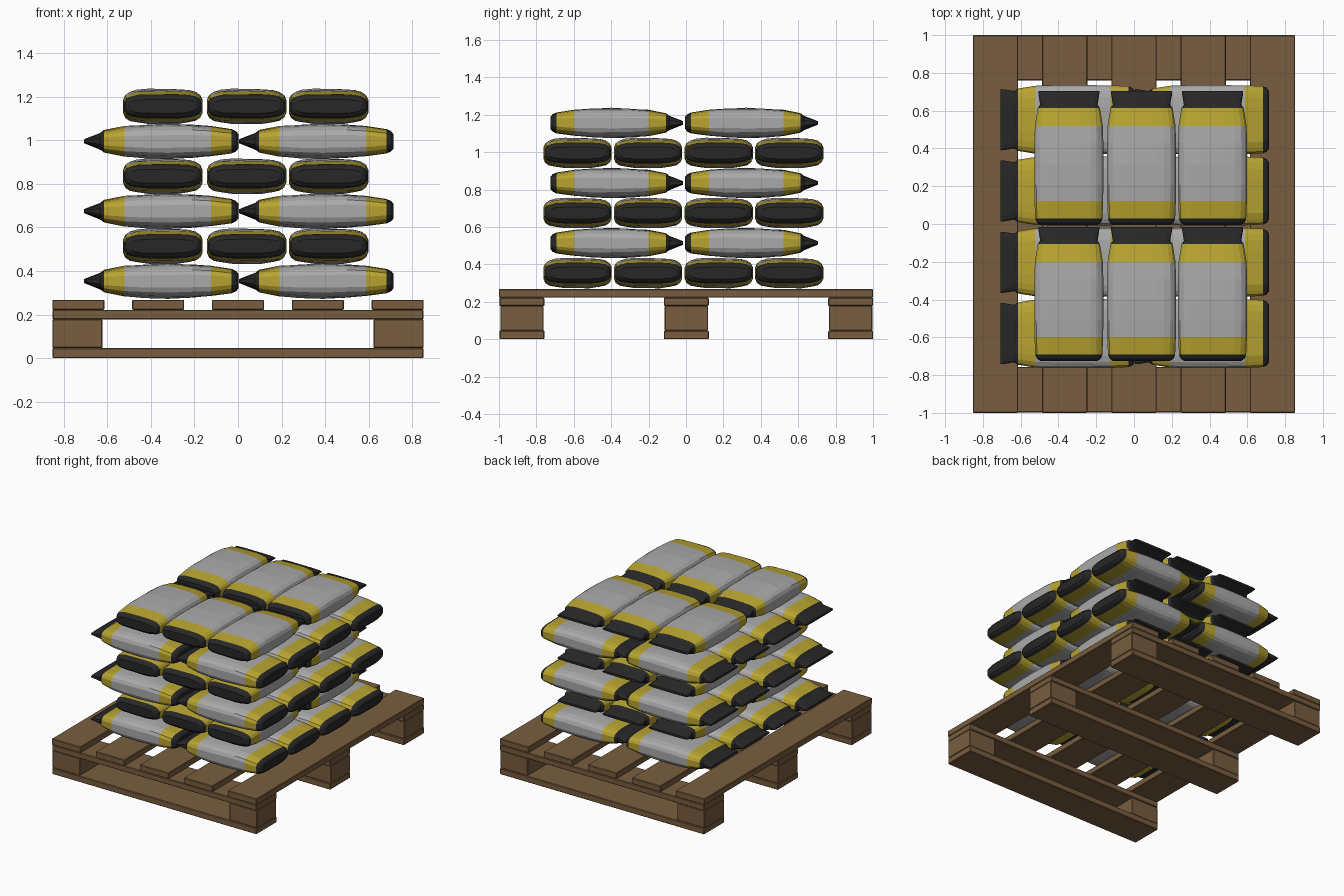
import bpy, bmesh, math, random

if "Cube" in bpy.data.objects:
    bpy.data.objects.remove(bpy.data.objects["Cube"])
random.seed(4)


def material(name, rgb):
    m = bpy.data.materials.new(name)
    m.diffuse_color = (*rgb, 1)
    m.use_nodes = True
    m.node_tree.nodes["Principled BSDF"].inputs["Base Color"].default_value = m.diffuse_color
    return m


WOOD = material("wood", (0.19, 0.11, 0.05))
GREY = material("sack_grey", (0.40, 0.40, 0.40))
YELLOW = material("sack_yellow", (0.48, 0.37, 0.03))
BLACK = material("sack_black", (0.02, 0.02, 0.02))


def box(name, x0, x1, y0, y1, z0, z1):
    bm = bmesh.new()
    bmesh.ops.create_cube(bm, size=1)
    for v in bm.verts:
        v.co.x *= x1 - x0
        v.co.y *= y1 - y0
        v.co.z *= z1 - z0
    bmesh.ops.bevel(bm, geom=bm.edges[:], offset=0.004, segments=1, affect='EDGES')
    me = bpy.data.meshes.new(name)
    bm.to_mesh(me)
    bm.free()
    me.materials.append(WOOD)
    ob = bpy.data.objects.new(name, me)
    ob.location = ((x0 + x1) / 2, (y0 + y1) / 2, (z0 + z1) / 2)
    bpy.context.collection.objects.link(ob)


# pallet: skids, corner and side blocks, cross boards
for i, y in enumerate((-0.877, 0.002, 0.88)):
    a, b = y - 0.12, y + 0.12
    box(f"skid_{i}", -0.852, 0.852, a, b, 0, 0.046)
    box(f"cross_board_{i}", -0.852, 0.852, a, b, 0.178, 0.222)
    for side, x in (("left", -0.738), ("right", 0.738)):
        box(f"block_{side}_{i}", x - 0.115, x + 0.115, a + 0.004, b - 0.004, 0.046, 0.178)

# pallet: deck boards
for i, x in enumerate((-0.733, -0.367, 0, 0.367, 0.733)):
    box(f"deck_board_{i}", x - 0.12, x + 0.12, -1, 1, 0.222, 0.268)

# sack sections: x, half width, half height, material of the strip that follows
SECTIONS = [(-0.355, 0.163, 0.009, 2), (-0.335, 0.162, 0.017, 2), (-0.282, 0.153, 0.038, 2),
            (-0.263, 0.166, 0.051, 1), (-0.170, 0.181, 0.069, 0), (-0.080, 0.184, 0.077, 0),
            (0.030, 0.184, 0.080, 0), (0.140, 0.184, 0.077, 0), (0.228, 0.183, 0.070, 1),
            (0.322, 0.179, 0.055, 2), (0.343, 0.170, 0.046, 2), (0.355, 0.152, 0.032, 2)]
SIDES = 20


def sack_mesh(name):
    bm = bmesh.new()
    rings = []
    for x, w, h, _ in SECTIONS:
        ring = []
        for k in range(SIDES):
            t = 2 * math.pi * (k + 0.5) / SIDES
            c, s = math.cos(t), math.sin(t)
            y = w * math.copysign(abs(c) ** 0.55, c)
            z = h * math.copysign(abs(s) ** 0.55, s)
            z += random.uniform(-1, 1) * 0.03 * h
            ring.append(bm.verts.new((x, y, z)))
        rings.append(ring)
    for (a, b), sec in zip(zip(rings, rings[1:]), SECTIONS):
        for k in range(SIDES):
            j = (k + 1) % SIDES
            bm.faces.new((a[k], a[j], b[j], b[k])).material_index = sec[3]
    bm.faces.new(rings[0]).material_index = 2
    bm.faces.new(rings[-1]).material_index = 2
    bmesh.ops.recalc_face_normals(bm, faces=bm.faces[:])
    me = bpy.data.meshes.new(name)
    bm.to_mesh(me)
    bm.free()
    for m in (GREY, YELLOW, BLACK):
        me.materials.append(m)
    return me


SACK = sack_mesh("sack")

# six layers, alternating lengthwise and crosswise sacks
for layer in range(6):
    z = 0.354 + 0.1605 * layer
    if layer % 2 == 0:
        xs, ys, turn = (-0.352, 0.36), (-0.58, -0.203, 0.175, 0.552), 0
    else:
        xs, ys, turn = (-0.345, 0.04, 0.416), (-0.37, 0.35), -math.pi / 2
    for i, x in enumerate(xs):
        for j, y in enumerate(ys):
            ob = bpy.data.objects.new(f"sack_{layer}_{i}_{j}", SACK)
            ob.location = (x, y, z)
            ob.rotation_euler.z = turn
            bpy.context.collection.objects.link(ob)
